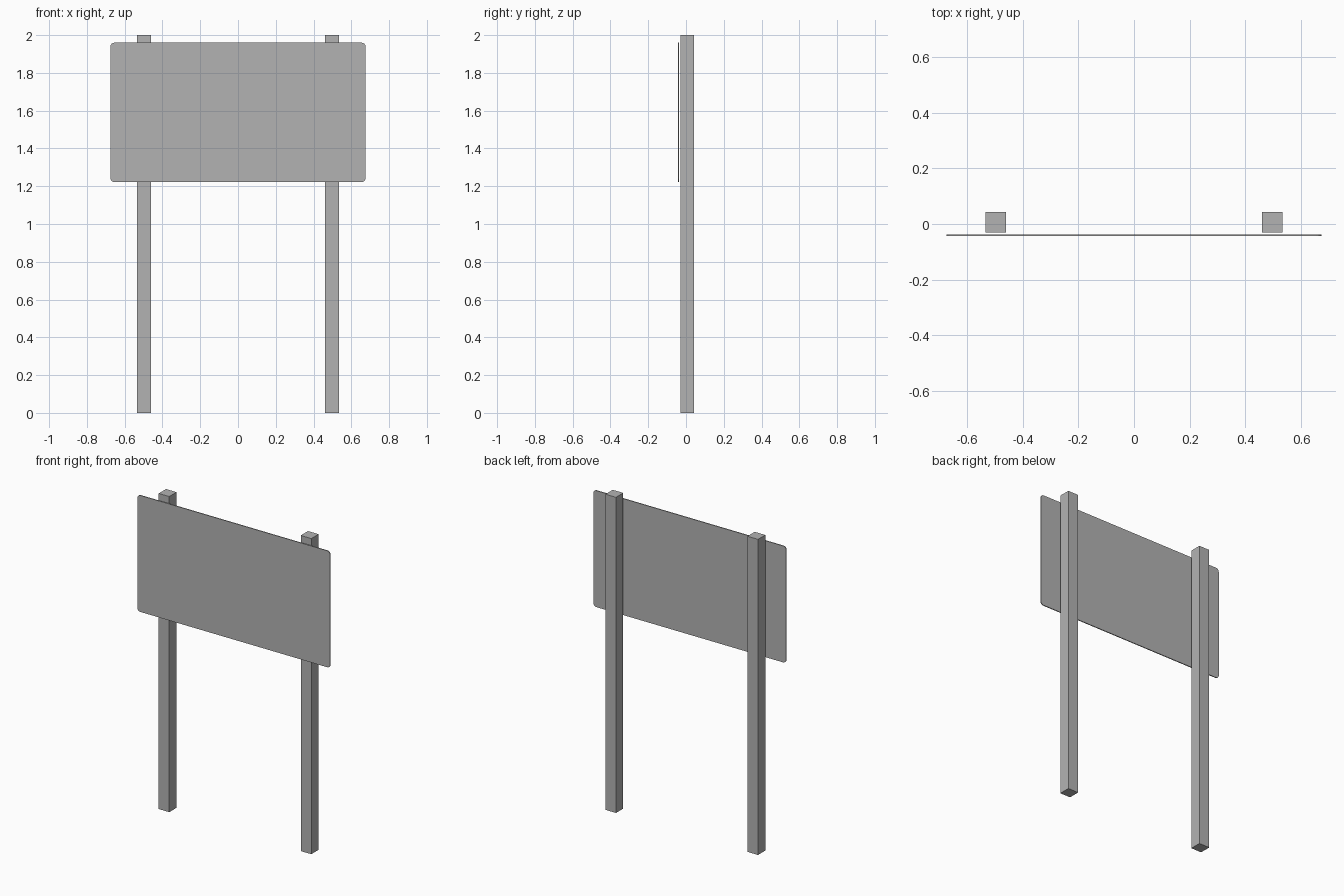
import bpy
import bmesh
from mathutils import Vector

cube = bpy.data.objects.get("Cube")
if cube:
    bpy.data.objects.remove(cube, do_unlink=True)

# Single plain grey for the whole sign
grey = bpy.data.materials.new("plain_grey")
grey.use_nodes = True
colour = (0.45, 0.45, 0.45, 1)
grey.diffuse_color = colour
grey.node_tree.nodes["Principled BSDF"].inputs["Base Color"].default_value = colour


def box(name, low, high, corner_radius=0):
    """Box between two corners, optionally rounding the edges that run along y."""
    low, high = Vector(low), Vector(high)
    bm = bmesh.new()
    bmesh.ops.create_cube(bm, size=1)
    bmesh.ops.scale(bm, vec=high - low, verts=bm.verts)
    bmesh.ops.translate(bm, vec=(low + high) / 2, verts=bm.verts)
    if corner_radius:
        edges = [e for e in bm.edges
                 if abs(e.verts[0].co.x - e.verts[1].co.x) < 1e-5
                 and abs(e.verts[0].co.z - e.verts[1].co.z) < 1e-5]
        bmesh.ops.bevel(bm, geom=edges, offset=corner_radius, segments=4,
                        profile=0.5, affect='EDGES')
    mesh = bpy.data.meshes.new(name)
    bm.to_mesh(mesh)
    bm.free()
    mesh.materials.append(grey)
    obj = bpy.data.objects.new(name, mesh)
    bpy.context.collection.objects.link(obj)
    return obj


# Two square posts
for side, x in (("left", 0.498), ("right", -0.498)):
    box(side + "_post", (x - 0.037, -0.03, 0), (x + 0.037, 0.043, 2))

# Thin board with rounded corners, just in front of the posts
box("sign_board", (-0.675, -0.043, 1.222), (0.675, -0.037, 1.96), corner_radius=0.02)
